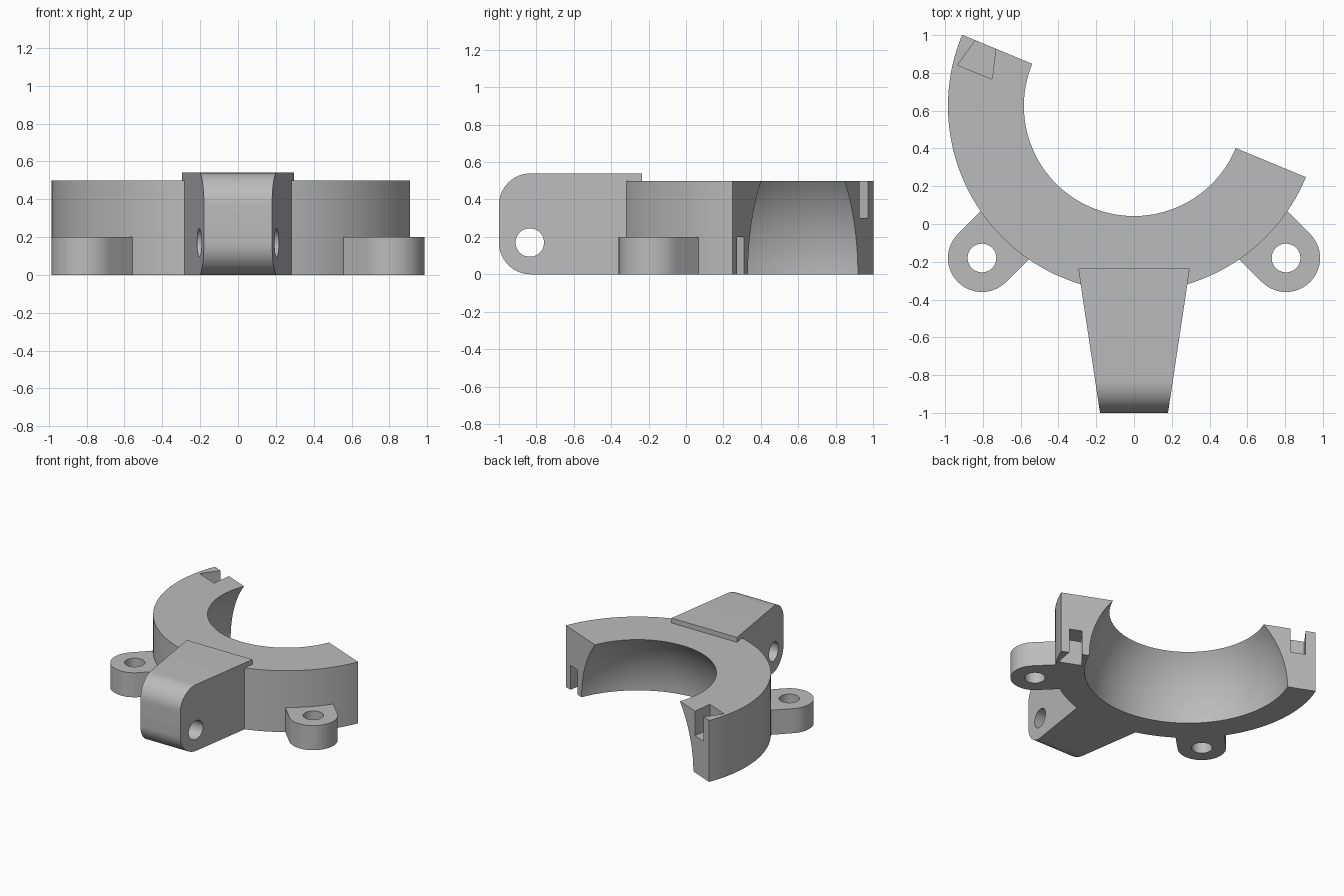
import bpy, bmesh
from math import sin, cos, pi, radians, sqrt

cube = bpy.data.objects.get("Cube")
if cube:
    bpy.data.objects.remove(cube, do_unlink=True)

CENTRE_Y = 0.625      # centre of the half ring
OUTER = 0.985
SPHERE = 0.768        # radius of the spherical seat
HEIGHT = 0.5
START = radians(157.5)

grey = bpy.data.materials.new("plain_grey")
grey.use_nodes = True
colour = (0.5, 0.5, 0.5, 1)
grey.diffuse_color = colour
grey.node_tree.nodes["Principled BSDF"].inputs["Base Color"].default_value = colour


def skin(name, rows):
    """Closed solid through matching closed sections, capped at both ends."""
    bm = bmesh.new()
    loops = [[bm.verts.new(p) for p in row] for row in rows]
    for a, b in zip(loops, loops[1:]):
        for i in range(len(a)):
            j = (i + 1) % len(a)
            bm.faces.new((a[i], a[j], b[j], b[i]))
    bm.faces.new(loops[0])
    bm.faces.new(loops[-1])
    bmesh.ops.recalc_face_normals(bm, faces=bm.faces)
    mesh = bpy.data.meshes.new(name)
    bm.to_mesh(mesh)
    bm.free()
    mesh.materials.append(grey)
    obj = bpy.data.objects.new(name, mesh)
    bpy.context.collection.objects.link(obj)
    return obj


def prism(name, outline, z0, z1):
    return skin(name, [[(x, y, z) for x, y in outline] for z in (z0, z1)])


def arc(cx, cy, r, a0, a1, steps):
    return [(cx + r * cos(a0 + (a1 - a0) * i / steps),
             cy + r * sin(a0 + (a1 - a0) * i / steps)) for i in range(steps + 1)]


def activate(obj):
    bpy.ops.object.select_all(action='DESELECT')
    obj.select_set(True)
    bpy.context.view_layer.objects.active = obj


def cut(obj, cutter):
    cutter.hide_render = True
    mod = obj.modifiers.new("cut", 'BOOLEAN')
    mod.operation = 'DIFFERENCE'
    mod.solver = 'EXACT'
    mod.object = cutter
    activate(obj)
    bpy.ops.object.modifier_apply(modifier=mod.name)
    bpy.data.objects.remove(cutter, do_unlink=True)


def finish(obj):
    activate(obj)
    bpy.ops.object.shade_smooth_by_angle(angle=radians(30))


def hole_outline(cx, cy):
    return arc(cx, cy, 0.076, 0, 2 * pi, 40)[:-1]


# Half ring with a spherical seat
seat = [HEIGHT * (1 - i / 14) for i in range(15)]
section = [(OUTER, 0), (OUTER, HEIGHT)] + [(sqrt(SPHERE**2 - z * z), z) for z in seat]
steps = 72
ring = skin("half_ring", [
    [(r * cos(a), CENTRE_Y + r * sin(a), z) for r, z in section]
    for a in (START + pi * i / steps for i in range(steps + 1))])


# Dovetail slots in the two end faces
def dovetail(angle, turn, outline, z0, z1):
    c, s = cos(angle), sin(angle)
    points = [(u * c - turn * n * s, CENTRE_Y + u * s + turn * n * c) for u, n in outline]
    return prism("slot_cutter", points, z0, z1)


upper_slot = [(0.792, -0.02), (0.792, 0), (0.748, 0.157),
              (0.946, 0.157), (0.908, 0), (0.908, -0.02)]
lower_slot = [(0.822, -0.02), (0.822, 0), (0.78, 0.157),
              (0.955, 0.157), (0.922, 0), (0.922, -0.02)]
cut(ring, dovetail(START, 1, upper_slot, 0.3, HEIGHT + 0.1))
cut(ring, dovetail(START + pi, -1, lower_slot, -0.1, 0.2))
finish(ring)

# Rounded screw lugs on both sides, pointing away from the ring centre
for side, name in ((1, "left_lug"), (-1, "right_lug")):
    x, y, r = 0.805, -0.18, 0.18
    d = sqrt(0.5)
    inset = 0.19      # distance from screw hole back into the ring
    outline = arc(x, y, r, -3 * pi / 4, pi / 4, 28)
    outline += [(px - inset * d, py + inset * d) for px, py in (outline[-1], outline[0])]
    lug = prism(name, [(side * px, py) for px, py in outline], 0, 0.2)
    cut(lug, prism("hole_cutter", hole_outline(side * x, y), -0.1, 0.3))
    finish(lug)

# Tapered front arm with a rounded nose and a cross hole
BACK, NOSE, TOP, ROUND = -0.235, -1.0, 0.54, 0.17


def half_width(y):
    return 0.295 - 0.115 * (BACK - y) / (BACK - NOSE)


profile = [(BACK, 0), (BACK, TOP)]
profile += arc(NOSE + ROUND, TOP - ROUND, ROUND, pi / 2, pi, 14)
profile += arc(NOSE + ROUND, ROUND, ROUND, pi, 3 * pi / 2, 14)
arm = skin("front_arm", [[(s * half_width(y), y, z) for y, z in profile] for s in (-1, 1)])
cut(arm, skin("hole_cutter", [[(x, y, z) for y, z in hole_outline(-0.835, 0.17)]
                              for x in (-0.5, 0.5)]))
finish(arm)
